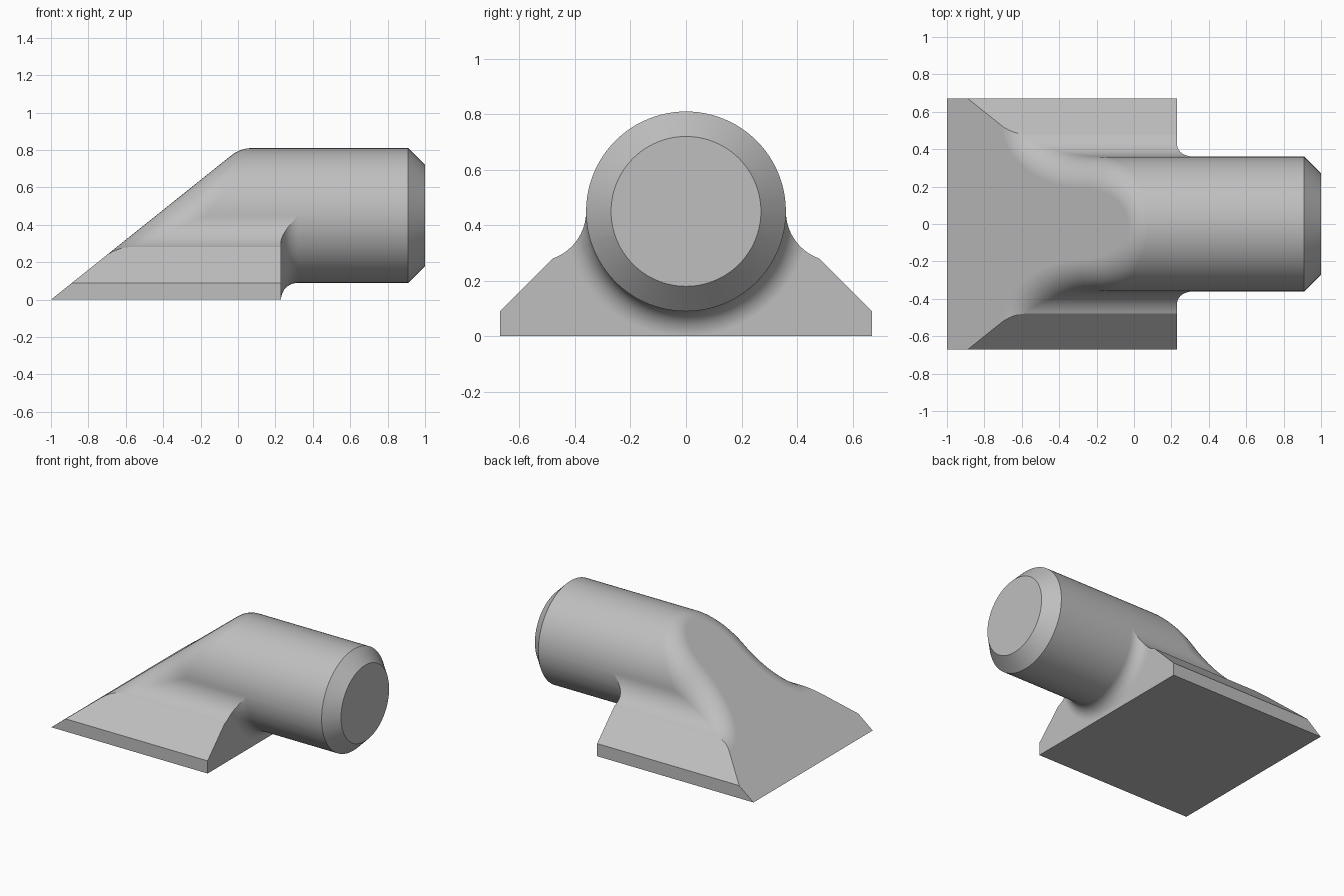
import bpy, bmesh
from math import sin, cos, asin, atan2, hypot, pi, radians, sqrt
from mathutils import Vector

cube = bpy.data.objects.get("Cube")
if cube:
    bpy.data.objects.remove(cube, do_unlink=True)

AXIS_Z, RAD = 0.45, 0.36           # round shaft
HALF_W, LEDGE_Z, BACK_X = 0.67, 0.27, 0.23   # foot
COVE = 0.18                        # hollow between foot and shaft
COLLAR = 0.09                      # hollow between foot end and shaft
ROUND = 0.17                       # rounding along the ramp
SLOPE = 0.8
END_X, BEVEL = 1.0, 0.09
OUTER = RAD + COLLAR
CY = RAD + COVE                    # cove centre

bm = bmesh.new()


def face(points):
    bm.faces.new([bm.verts.new(p) for p in points])


def grid(rows):
    for a, b in zip(rows, rows[1:]):
        for i in range(len(a) - 1):
            quad = [a[i], a[i + 1], b[i + 1], b[i]]
            ring = [p for k, p in enumerate(quad) if (p - quad[k - 1]).length > 1e-6]
            if len(ring) > 2:
                face(ring)


def steps(a, b, n):
    return [a + (b - a) * i / n for i in range(n + 1)]


# Half cross-section as (y, z, normal y, normal z), from ledge to crown
meet = (CY**2 + OUTER**2 - COVE**2) / (2 * CY * OUTER)
my, mz = OUTER * meet, OUTER * sqrt(1 - meet**2)
split = atan2(mz, CY - my)
cove_low = steps(pi / 2, split, 8)
cove_high = steps(split, 0, 12)


def cove(b):
    return (CY - COVE * cos(b), AXIS_Z - COVE * sin(b), cos(b), sin(b))


section = [(HALF_W, LEDGE_Z, 0, 1)]
section += [cove(b) for b in cove_low + cove_high[1:]]
crown = steps(0, pi / 2, 24)
section += [(RAD * cos(a), AXIS_Z + RAD * sin(a), cos(a), sin(a)) for a in crown[1:]]


def collar_x(y, z):
    drop = max(0, min(COLLAR, OUTER - hypot(y, z - AXIS_Z)))
    return BACK_X + COLLAR - sqrt(COLLAR**2 - drop**2)


# Upper skin, rounded where it rolls over onto the ramp
ramp_len = hypot(1, SLOPE)
ramp_n = Vector((-SLOPE, 0, 1)) / ramp_len
strips = []
for y, z, ny, nz in section:
    n = Vector((0, ny, nz))
    cz = z - ROUND * nz
    c = Vector((-1 + (cz + ROUND * ramp_len) / SLOPE, y - ROUND * ny, cz))
    turn = n.angle(ramp_n)
    arc = [c + ROUND * (n * sin((1 - t) * turn) + ramp_n * sin(t * turn)) / sin(turn)
           for t in steps(0, 1, 12)]
    strips.append([Vector((collar_x(y, z), y, z))] + arc)
grid(strips)

# Ramp, side and underside of the foot
toe, toe_mid = Vector((-1, HALF_W, 0)), Vector((-1, 0, 0))
heel, heel_mid = Vector((BACK_X, HALF_W, 0)), Vector((BACK_X, 0, 0))
face([toe_mid, toe] + [s[-1] for s in strips])
face([toe, heel] + strips[0])
face([toe_mid, toe, heel, heel_mid])

# End face of the foot, around the collar
low = steps(-atan2(mz, my), -pi / 2, 20)
rim = [Vector((BACK_X, OUTER * cos(a), AXIS_Z + OUTER * sin(a))) for a in low]
face([heel_mid, heel] + [s[0] for s in strips[:len(cove_low) + 1]] + rim[1:-1])

# Collar
edge = [(atan2(z - AXIS_Z, y), hypot(y, z - AXIS_Z))
        for y, z, _, _ in map(cove, reversed(cove_high))]
edge += [(a, OUTER) for a in low[1:]]
columns = []
for a, r in edge:
    start = asin(max(0, min(1, (OUTER - r) / COLLAR)))
    column = []
    for t in steps(start, pi / 2, 10):
        rr = OUTER - COLLAR * sin(t)
        column.append(Vector((BACK_X + COLLAR * (1 - cos(t)), rr * cos(a), AXIS_Z + rr * sin(a))))
    columns.append(column)
grid(columns)

# Shaft with bevelled end
angles = list(reversed(crown)) + [a for a, _ in edge[1:]]
rings = [[Vector((x, r * cos(a), AXIS_Z + r * sin(a))) for a in angles]
         for x, r in ((BACK_X + COLLAR, RAD), (END_X - BEVEL, RAD), (END_X, RAD - BEVEL))]
grid(rings)
face(rings[-1])

# Mirror to the other side and weld
copy = bmesh.ops.duplicate(bm, geom=bm.verts[:] + bm.edges[:] + bm.faces[:])["geom"]
for v in copy:
    if isinstance(v, bmesh.types.BMVert):
        v.co.y = -v.co.y
bmesh.ops.remove_doubles(bm, verts=bm.verts, dist=1e-5)
bmesh.ops.recalc_face_normals(bm, faces=bm.faces)


def make_object(name, source):
    mesh = bpy.data.meshes.new(name)
    source.to_mesh(mesh)
    source.free()
    ob = bpy.data.objects.new(name, mesh)
    bpy.context.collection.objects.link(ob)
    return ob


body = make_object("shaft_with_ramped_foot", bm)

# Wedges that chamfer the long shoulders of the foot
wb = bmesh.new()
for s in (1, -1):
    tri = [(0.42, 0.34), (0.8, 0.34), (0.8, -0.04)]
    f = wb.faces.new([wb.verts.new((-1.2, s * y, z)) for y, z in tri])
    out = bmesh.ops.extrude_face_region(wb, geom=[f])["geom"]
    for v in out:
        if isinstance(v, bmesh.types.BMVert):
            v.co.x = 0.6
bmesh.ops.recalc_face_normals(wb, faces=wb.faces)
wedge = make_object("chamfer_cutter", wb)
wedge.hide_render = True

bpy.ops.object.select_all(action='DESELECT')
body.select_set(True)
bpy.context.view_layer.objects.active = body
cut = body.modifiers.new("chamfer", 'BOOLEAN')
cut.operation, cut.solver, cut.object = 'DIFFERENCE', 'EXACT', wedge
bpy.ops.object.modifier_apply(modifier=cut.name)
bpy.data.objects.remove(wedge, do_unlink=True)

# Plain grey finish
grey = bpy.data.materials.new("light_grey")
grey.use_nodes = True
colour = (0.52, 0.52, 0.52, 1)
grey.diffuse_color = colour
grey.node_tree.nodes["Principled BSDF"].inputs["Base Color"].default_value = colour
body.data.materials.clear()
body.data.materials.append(grey)

bpy.ops.object.shade_smooth_by_angle(angle=radians(20))
soft = body.modifiers.new("even_shading", 'WEIGHTED_NORMAL')
soft.keep_sharp = True
